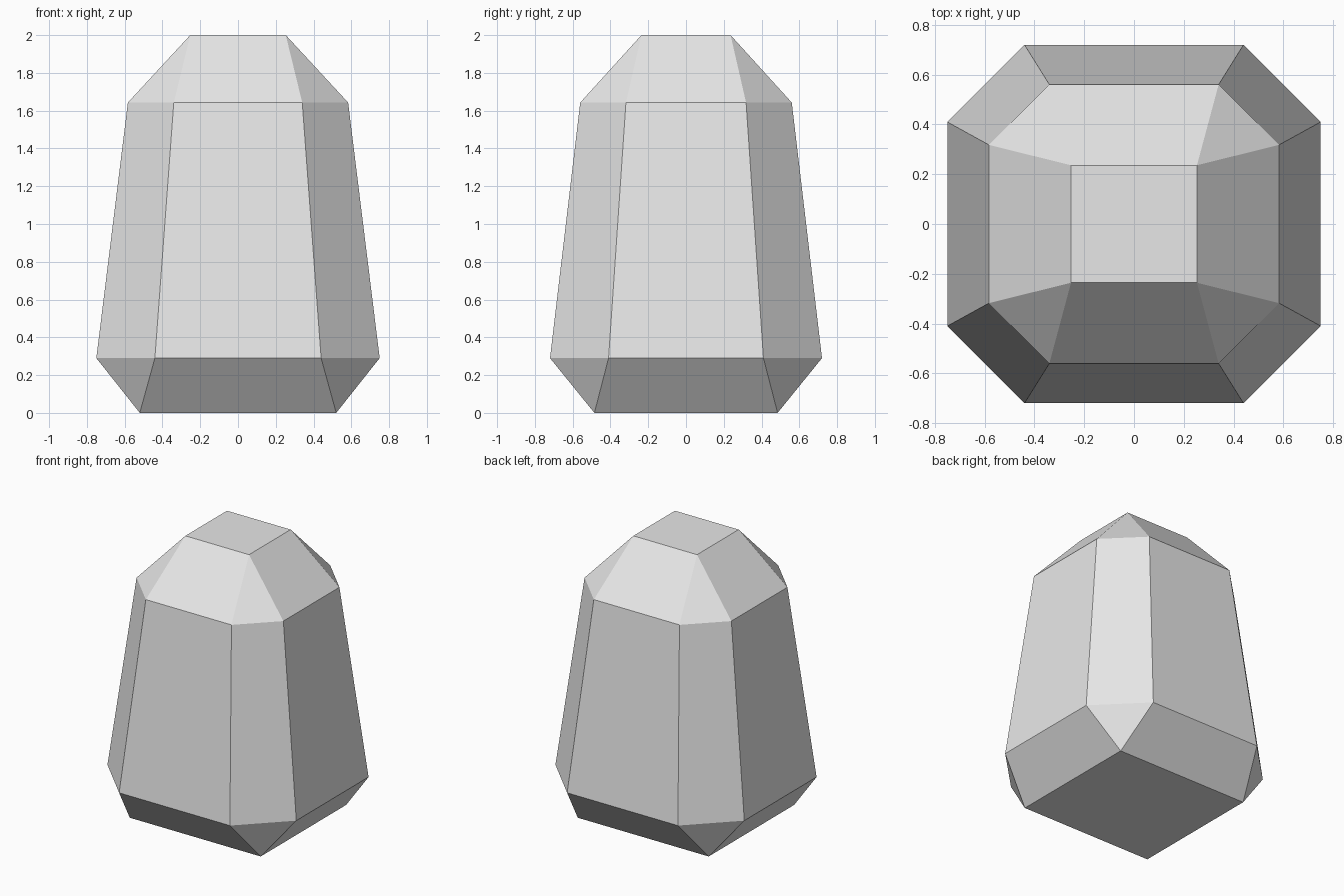
import bpy
import bmesh
from math import radians

if "Cube" in bpy.data.objects:
    bpy.data.objects.remove(bpy.data.objects["Cube"], do_unlink=True)

# Plain grey stone
stone = bpy.data.materials.new("stone_grey")
stone.use_nodes = True
grey = (0.8, 0.8, 0.8, 1)
stone.diffuse_color = grey
bsdf = next(n for n in stone.node_tree.nodes if n.type == 'BSDF_PRINCIPLED')
bsdf.inputs["Base Color"].default_value = grey
bsdf.inputs["Roughness"].default_value = 0.8

# One quarter of the rock's corners: base, lower rim, shoulder, cap
corners = [
    (0.52, 0.485, 0),
    (0.44, 0.72, 0.29), (0.75, 0.41, 0.29),
    (0.34, 0.56, 1.643), (0.583, 0.318, 1.643),
    (0.253, 0.236, 2),
]

# Mirror the corners to all four quarters and wrap them in flat facets
bm = bmesh.new()
for x, y, z in corners:
    for sx in (-1, 1):
        for sy in (-1, 1):
            bm.verts.new((sx * x, sy * y, z))
bmesh.ops.convex_hull(bm, input=bm.verts[:])
bmesh.ops.dissolve_limit(bm, angle_limit=radians(2), verts=bm.verts[:], edges=bm.edges[:])
bmesh.ops.recalc_face_normals(bm, faces=bm.faces[:])

mesh = bpy.data.meshes.new("rock")
bm.to_mesh(mesh)
bm.free()
mesh.materials.append(stone)
rock = bpy.data.objects.new("rock", mesh)
bpy.context.collection.objects.link(rock)
